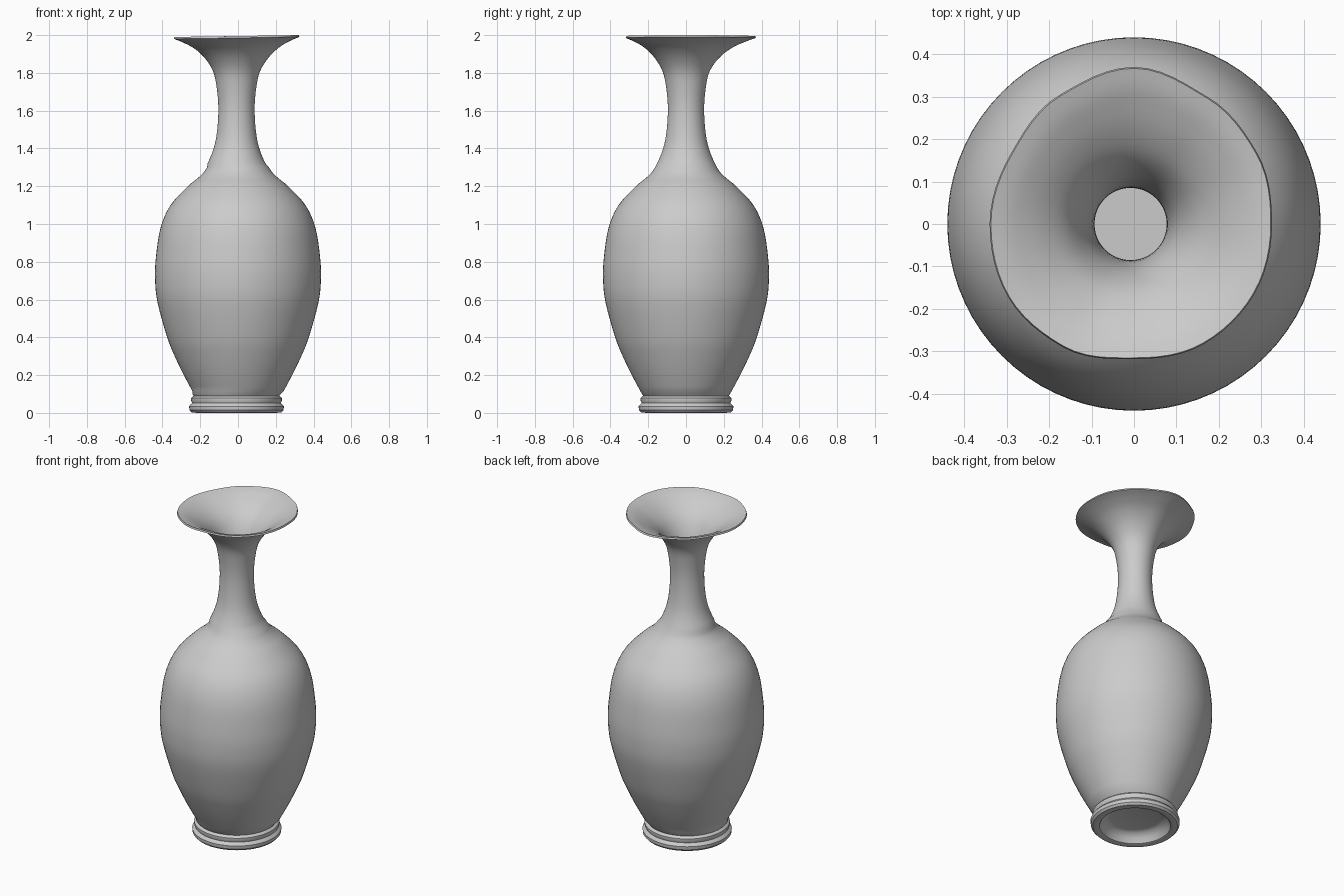
import bpy, bmesh, math

if "Cube" in bpy.data.objects:
    bpy.data.objects.remove(bpy.data.objects["Cube"])

SEG = 72
# hand-thrown rim: radius every 30 degrees
RIM = [.325, .335, .346, .37, .351, .334, .34, .343, .335, .318, .327, .328]


def smooth_curve(pts, n=4):
    """Catmull-Rom through (radius, z) points."""
    out = []
    for i in range(len(pts) - 1):
        p = [pts[max(i - 1, 0)], pts[i], pts[i + 1], pts[min(i + 2, len(pts) - 1)]]
        for k in range(n):
            t = k / n
            out.append(tuple(
                0.5 * (2 * b + (c - a) * t + (2 * a - 5 * b + 4 * c - d) * t * t
                       + (3 * b - a - 3 * c + d) * t ** 3)
                for a, b, c, d in zip(*p)))
    return out + [pts[-1]]


def rim_radius(a):
    f = a / (2 * math.pi) * len(RIM)
    i = int(f)
    t = f - i
    t = t * t * (3 - 2 * t)
    return RIM[i % len(RIM)] * (1 - t) + RIM[(i + 1) % len(RIM)] * t


def lathe(name, profile):
    bm = bmesh.new()
    rings = []
    for r, z in profile:
        flare = max(0, min(1, (z - 1.75) / 0.22)) ** 2
        off = -0.008 * (1 - flare) if z > 1.3 or z < 0.1 else 0
        ring = []
        for i in range(SEG):
            a = 2 * math.pi * i / SEG
            rr = r * (1 + flare * (rim_radius(a) / 0.335 - 1))
            # the lip dips slightly on the left
            dz = 0.005 * flare * (math.cos(a) - 1)
            ring.append(bm.verts.new((rr * math.cos(a) + off, rr * math.sin(a), z + dz)))
        rings.append(ring)
    for lo, hi in zip(rings, rings[1:]):
        for i in range(SEG):
            j = (i + 1) % SEG
            bm.faces.new((lo[i], lo[j], hi[j], hi[i]))
    bm.faces.new(rings[0])
    bm.faces.new(rings[-1])
    bmesh.ops.recalc_face_normals(bm, faces=bm.faces)
    me = bpy.data.meshes.new(name)
    bm.to_mesh(me)
    bm.free()
    ob = bpy.data.objects.new(name, me)
    bpy.context.collection.objects.link(ob)
    bpy.context.view_layer.objects.active = ob
    ob.select_set(True)
    bpy.ops.object.shade_smooth_by_angle(angle=math.radians(35))
    ob.select_set(False)


# recessed underside and stepped foot ring
foot = [(.14, .06), (.165, .052), (.185, .03), (.2, .004), (.21, 0), (.238, .003),
        (.249, .015), (.251, .035), (.243, .045), (.235, .052), (.24, .065),
        (.24, .078), (.232, .087), (.226, .09)]
# belly, shoulder, neck and outside of the flared lip
outside = smooth_curve([(.232, .098), (.287, .2), (.335, .3), (.375, .4), (.425, .58),
                        (.439, .7), (.435, .82), (.41, .98), (.357, 1.1), (.265, 1.2),
                        (.205, 1.25), (.164, 1.3), (.121, 1.4), (.102, 1.5), (.096, 1.62),
                        (.106, 1.73), (.125, 1.81), (.168, 1.88), (.225, 1.935),
                        (.285, 1.97), (.335, 1.99)])
# inside of the lip, running down to a closed throat
inside = smooth_curve([(.332, 2.0), (.28, 1.982), (.215, 1.942), (.155, 1.885),
                       (.115, 1.81), (.095, 1.73), (.086, 1.62), (.085, 1.5)])

lathe("vase", foot + outside + inside)
